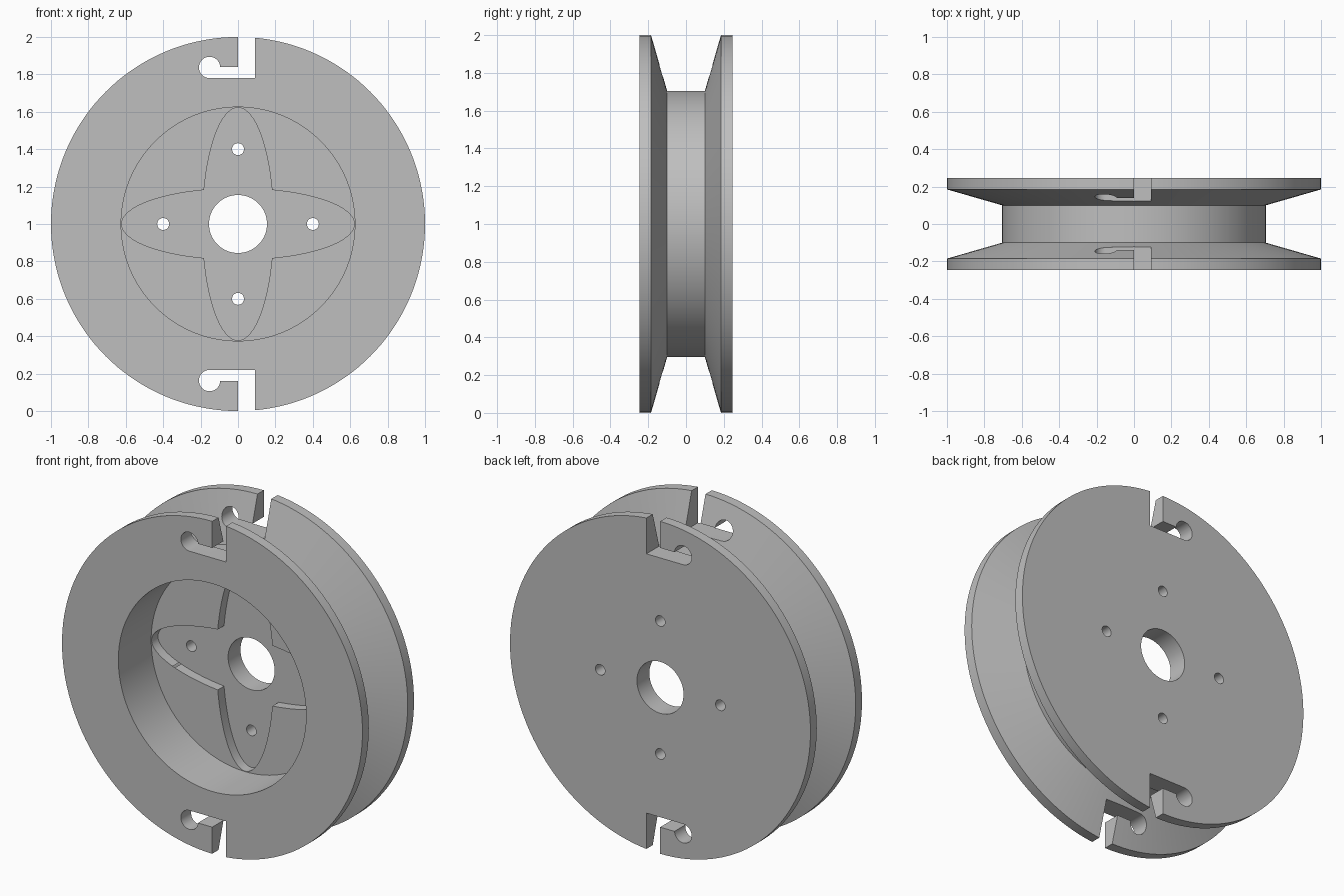
import bpy, bmesh
from math import sin, cos, pi, radians, hypot
from mathutils import Vector

cube = bpy.data.objects.get("Cube")
if cube:
    bpy.data.objects.remove(cube, do_unlink=True)

grey = bpy.data.materials.new("light grey")
grey.use_nodes = True
COLOR = (0.52, 0.52, 0.52, 1)
grey.diffuse_color = COLOR
grey.node_tree.nodes["Principled BSDF"].inputs["Base Color"].default_value = COLOR

AXLE = Vector((0, 0, 1))  # wheel centre


def make_object(name, bm):
    bmesh.ops.recalc_face_normals(bm, faces=bm.faces)
    mesh = bpy.data.meshes.new(name)
    bm.to_mesh(mesh)
    bm.free()
    mesh.materials.append(grey)
    obj = bpy.data.objects.new(name, mesh)
    bpy.context.collection.objects.link(obj)
    return obj


def lathe(name, profile, steps):
    """Revolve a closed (radius, y) profile about the axle."""
    bm = bmesh.new()
    verts = [bm.verts.new(AXLE + Vector((r, y, 0))) for r, y in profile]
    edges = [bm.edges.new((v, verts[i - 1])) for i, v in enumerate(verts)]
    bmesh.ops.spin(bm, geom=verts + edges, cent=AXLE, axis=(0, 1, 0),
                   angle=2 * pi, steps=steps, use_merge=True)
    bmesh.ops.remove_doubles(bm, verts=bm.verts, dist=1e-5)
    return make_object(name, bm)


def prism(name, outline, y0, y1):
    """Extrude an (x, z) outline, measured from the axle, along y."""
    bm = bmesh.new()
    face = bm.faces.new([bm.verts.new(AXLE + Vector((x, y0, z))) for x, z in outline])
    new = bmesh.ops.extrude_face_region(bm, geom=[face])["geom"]
    moved = [v for v in new if isinstance(v, bmesh.types.BMVert)]
    bmesh.ops.translate(bm, verts=moved, vec=(0, y1 - y0, 0))
    return make_object(name, bm)


def arc(cx, cz, r, start, end, n):
    angles = [radians(start + (end - start) * i / n) for i in range(n + 1)]
    return [(cx + r * cos(a), cz + r * sin(a)) for a in angles]


def cut(target, cutter):
    cutter.hide_render = True
    mod = target.modifiers.new("cut", 'BOOLEAN')
    mod.operation, mod.solver, mod.object = 'DIFFERENCE', 'EXACT', cutter
    bpy.context.view_layer.objects.active = target
    bpy.ops.object.modifier_apply(modifier=mod.name)
    bpy.data.objects.remove(cutter, do_unlink=True)


# Spool body: bore, front recess, two tapered flanges and the hub groove
spool = lathe("spool", [
    (0.155, 0.067), (0.625, 0.067), (0.625, -0.245), (1, -0.245), (1, -0.185),
    (0.705, -0.10), (0.705, 0.10), (1, 0.185), (1, 0.245), (0.155, 0.245)], 144)

# Sunken cross in the recess floor: outer outline of two crossed ellipses
LONG, SHORT = 0.622, 0.19
star = []
for i in range(360):
    c, s = cos(radians(i)), sin(radians(i))
    r = max(1 / hypot(c / LONG, s / SHORT), 1 / hypot(c / SHORT, s / LONG))
    star.append((r * c, r * s))
cut(spool, prism("cross_cutter", star, 0, 0.127))

# Four bolt holes
for x, z in ((0.4, 0), (-0.4, 0), (0, 0.4), (0, -0.4)):
    cut(spool, prism("bolt_cutter", arc(x, z, 0.032, 0, 348.75, 31), 0, 0.4))

# Hooked cord slots through both flanges, top and bottom
hook = [(0.092, 0.78), (0.092, 1.1), (0, 1.1), (0, 0.84)]
hook += arc(-0.152, 0.837, 0.057, 3, 270, 30)
for side in (1, -1):
    cut(spool, prism("slot_cutter", [(x, z * side) for x, z in hook], -0.4, 0.4))

# Smooth round walls, crisp edges
bpy.ops.object.select_all(action='DESELECT')
spool.select_set(True)
bpy.context.view_layer.objects.active = spool
bpy.ops.object.shade_smooth_by_angle(angle=radians(15))
